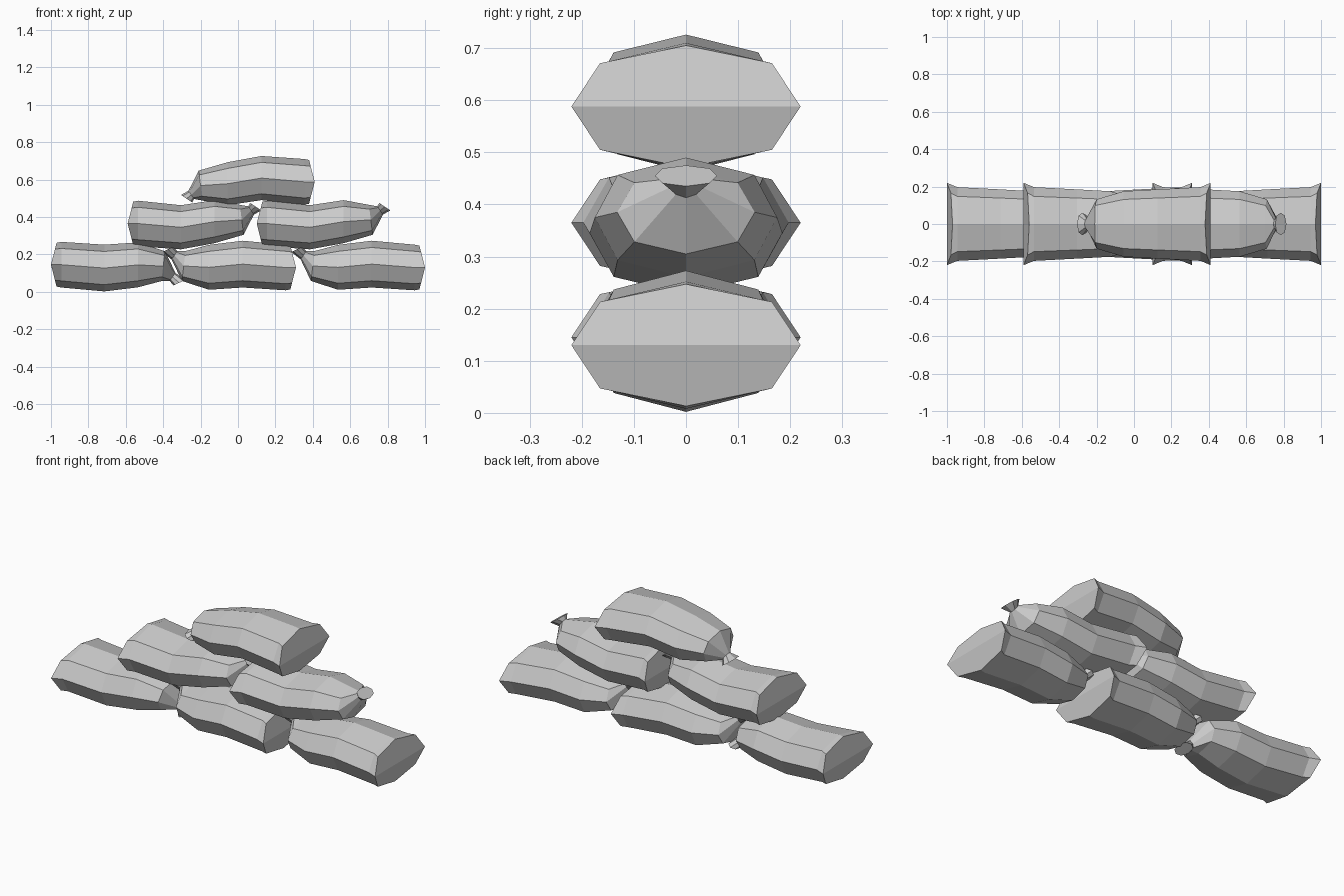
import bpy, bmesh

if "Cube" in bpy.data.objects:
    bpy.data.objects.remove(bpy.data.objects["Cube"])

# Eight-sided bag section (y, z), unit half-sizes
SECTION = [(0, 1), (.75, .71), (1, 0), (.75, -.71),
           (0, -1), (-.75, -.71), (-1, 0), (-.75, .71)]

# Stations from the flat end to the tied end:
# (along, centre z, half height, half width, end inset, lean)
SWEEP = [(0, 0, .117, .22, .03, 0),
         (.055, 0, .122, .197, 0, 0),
         (.285, -.020, .118, .185, 0, 0),
         (.465, .010, .115, .175, 0, 0),
         (.61, .020, .080, .132, 0, -.01),
         (.66, .070, .022, .026, 0, -.015),
         (.685, .090, .020, .060, 0, -.03)]
HOOK = [(0, 0, .117, .22, .03, 0),
        (.055, 0, .122, .197, 0, 0),
        (.285, .018, .125, .185, 0, 0),
        (.465, .001, .120, .175, 0, 0),
        (.60, .008, .080, .132, 0, -.01),
        (.65, .065, .022, .026, 0, -.015),
        (.685, .097, .014, .060, 0, -.03)]


def bag(name, stations, x, z, sx, sz):
    bm = bmesh.new()
    rings = []
    for u, zc, h, w, inset, lean in stations:
        rings.append([bm.verts.new((x + sx * (u + inset * abs(s) + lean * s),
                                    w * y, z + sz * (zc + h * s)))
                      for y, s in SECTION])
    for a, b in zip(rings, rings[1:]):
        for i in range(8):
            j = (i + 1) % 8
            bm.faces.new((a[i], a[j], b[j], b[i]))
    # Creased ends, split along the side seam
    for r in (rings[0], rings[-1]):
        bm.faces.new([r[i] for i in (6, 7, 0, 1, 2)])
        bm.faces.new([r[i] for i in (2, 3, 4, 5, 6)])
    bmesh.ops.recalc_face_normals(bm, faces=bm.faces)
    me = bpy.data.meshes.new(name)
    bm.to_mesh(me)
    bm.free()
    bpy.context.collection.objects.link(bpy.data.objects.new(name, me))


# Bottom row
bag("bottom_left_sandbag", HOOK, -1.0, .145, 1, -1)
bag("bottom_middle_sandbag", HOOK, .31, .13, -1, 1)
bag("bottom_right_sandbag", HOOK, 1.0, .13, -1, 1)
# Middle row
bag("middle_left_sandbag", SWEEP, -.59, .365, 1, 1)
bag("middle_right_sandbag", SWEEP, .10, .365, 1, 1)
# Top
bag("top_sandbag", SWEEP, .41, .588, -1, -1)
